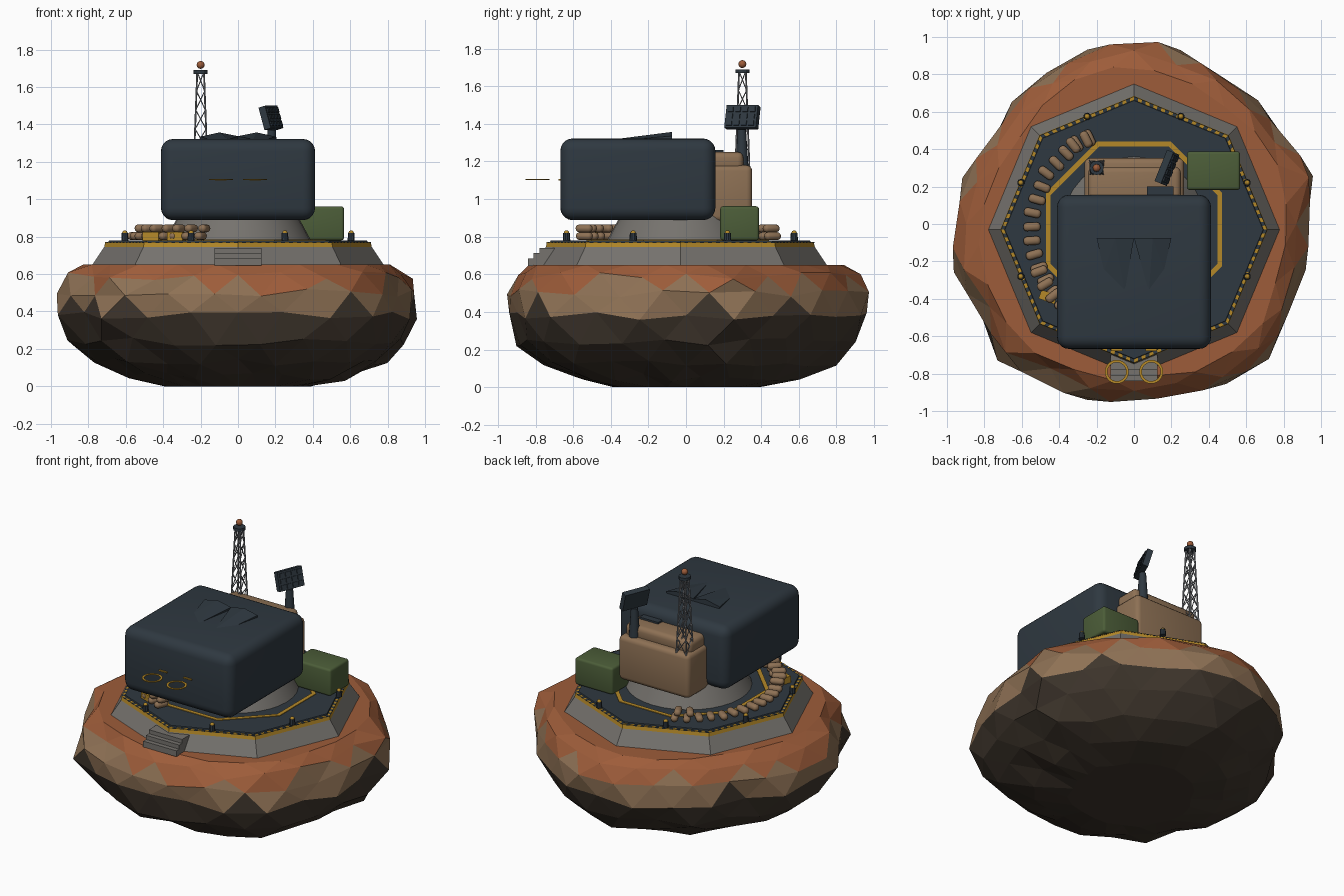
import bpy, bmesh, math, random
from math import sin, cos, pi, radians
from mathutils import Matrix, Vector

random.seed(4)
cube = bpy.data.objects.get("Cube")
if cube:
    bpy.data.objects.remove(cube)


def material(name, r, g, b):
    m = bpy.data.materials.new(name)
    m.use_nodes = True
    m.diffuse_color = (r, g, b, 1)
    m.node_tree.nodes["Principled BSDF"].inputs["Base Color"].default_value = (r, g, b, 1)
    return m


SLATE = material("dark_slate", .028, .040, .052)
RUST = material("rust_soil", .34, .108, .042)
TAN = material("tan", .27, .165, .09)
BROWN = material("dark_rock", .05, .037, .026)
GREY = material("concrete_grey", .18, .17, .155)
YELLOW = material("hazard_yellow", .46, .25, .022)
GREEN = material("army_green", .072, .11, .04)
STEEL = material("light_steel", .22, .23, .25)

CY = -.03                     # platform centre on y
DECK = .78                    # deck height


def finish(name, bm, mats, smooth=False):
    bmesh.ops.recalc_face_normals(bm, faces=bm.faces)
    me = bpy.data.meshes.new(name)
    bm.to_mesh(me)
    bm.free()
    for m in mats:
        me.materials.append(m)
    ob = bpy.data.objects.new(name, me)
    bpy.context.collection.objects.link(ob)
    if smooth:
        bpy.ops.object.select_all(action='DESELECT')
        ob.select_set(True)
        bpy.context.view_layer.objects.active = ob
        bpy.ops.object.shade_smooth_by_angle(angle=radians(35))
    return ob


def box(name, mat, x, y, z, bevel=0, segments=3, turn=None):
    """Box from (min, max) spans, optionally rounded and turned about its centre."""
    bm = bmesh.new()
    size = [s[1] - s[0] for s in (x, y, z)]
    mid = Vector([(s[0] + s[1]) / 2 for s in (x, y, z)])
    bmesh.ops.create_cube(bm, size=1, matrix=Matrix.Diagonal((*size, 1)))
    if bevel:
        bmesh.ops.bevel(bm, geom=bm.edges[:], offset=bevel, segments=segments,
                        profile=.5, affect='EDGES')
    bm.transform(Matrix.Translation(mid) @ (turn or Matrix()))
    return finish(name, bm, [mat], bevel > 0)


def cone(name, mat, at, r1, r2, z0, z1, sides, spin=0, smooth=False):
    bm = bmesh.new()
    bmesh.ops.create_cone(bm, cap_ends=True, segments=sides, radius1=r1, radius2=r2, depth=z1 - z0)
    bm.transform(Matrix.Translation((*at, (z0 + z1) / 2)) @ Matrix.Rotation(spin, 4, 'Z'))
    return finish(name, bm, [mat], smooth)


def ball(name, mat, at, r, stretch=(1, 1, 1), turn=0):
    bm = bmesh.new()
    bmesh.ops.create_uvsphere(bm, u_segments=12, v_segments=8, radius=r)
    bm.transform(Matrix.Translation(at) @ Matrix.Rotation(turn, 4, 'Z') @ Matrix.Diagonal((*stretch, 1)))
    return finish(name, bm, [mat], True)


def flat_ring(name, mats, at, r_in, r_out, z, sides, spin=0, dashes=1):
    """Flat polygonal ring, each side cut into dashes of alternating material."""
    bm = bmesh.new()
    pts = [Vector((cos(spin + 2 * pi * i / sides), sin(spin + 2 * pi * i / sides), 0))
           for i in range(sides + 1)]
    base = Vector((*at, z))
    for i in range(sides):
        for d in range(dashes):
            a, b = (pts[i].lerp(pts[i + 1], (d + k) / dashes) for k in (0, 1))
            f = bm.faces.new([bm.verts.new(base + p * r) for p, r in
                              ((a, r_in), (a, r_out), (b, r_out), (b, r_in))])
            f.material_index = d % len(mats)
    bmesh.ops.remove_doubles(bm, verts=bm.verts, dist=.0002)
    low = bmesh.ops.extrude_face_region(bm, geom=bm.faces[:])["geom"]
    bmesh.ops.translate(bm, vec=(0, 0, -.005), verts=[v for v in low if isinstance(v, bmesh.types.BMVert)])
    return finish(name, bm, mats)


def rod(bm, a, b, r, sides=6):
    d = b - a
    turn = d.to_track_quat('Z', 'Y').to_matrix().to_4x4()
    bmesh.ops.create_cone(bm, cap_ends=True, segments=sides, radius1=r, radius2=r,
                          depth=d.length, matrix=Matrix.Translation((a + b) / 2) @ turn)


# Floating rock: stacked irregular rings joined by triangles
outline = [.93, 1.03, .94, .94, .95, .97, 1, .97, .95, .93, .90, .95, .98, 1,
           .97, 1.04, .97, 1, .96, .96, 1.02, 1.04, .97, .96]
profile = [(0, .40), (.05, .62), (.13, .80), (.24, .92), (.38, .99), (.50, .985), (.59, .93), (.65, .86)]
N = len(outline)
bm = bmesh.new()
rings = []
for k, (z, scale) in enumerate(profile):
    ring = []
    for i in range(N):
        t = i + (k % 2) / 2
        r = (outline[i] + outline[(i + k % 2) % N]) / 2 * scale
        inner = 0 < k < len(profile) - 1
        r *= 1 + random.uniform(-.03, .012)
        a = 2 * pi * t / N
        ring.append(bm.verts.new((r * cos(a), r * sin(a), z + inner * random.uniform(-.022, .022))))
    rings.append(ring)
for k in range(len(rings) - 1):
    lo, hi = rings[k], rings[k + 1]
    for i in range(N):
        j = (i + 1) % N
        if k % 2 == 0:
            tris = (lo[i], lo[j], hi[i]), (lo[j], hi[j], hi[i])
        else:
            tris = (lo[i], hi[j], hi[i]), (lo[i], lo[j], hi[j])
        for t in tris:
            f = bm.faces.new(t)
            h = f.calc_center_median().z + random.uniform(-.02, .02)
            f.material_index = 0 if h > .54 else 1 if h > .41 else 2
bm.faces.new(rings[0]).material_index = 2
bm.faces.new(rings[-1])
finish("rock_island", bm, [RUST, TAN, BROWN])

# Octagonal platform with hazard edge and painted deck line
cone("platform_base", GREY, (0, CY), .785, .715, .64, .745, 8)
cone("platform_hazard_band", YELLOW, (0, CY), .715, .71, .745, .768, 8)
flat_ring("hazard_dashes", [YELLOW, SLATE], (0, CY), .68, .712, .772, 8, 0, 24)
cone("deck", SLATE, (0, CY), .695, .69, .765, DECK, 8)
flat_ring("deck_line", [YELLOW], (0, CY), .482, .51, DECK + .004, 8, pi / 8)
for i, (y, top) in enumerate([(-.84, .685), (-.81, .713), (-.78, .74)]):
    box(f"step_{i}", GREY, (-.125, .125), (y, -.70), (.645, top))

# Edge lamps
for i in range(8):
    a = pi / 8 + i * pi / 4
    x, y = .655 * cos(a), CY + .655 * sin(a)
    cone(f"lamp_post_{i}", SLATE, (x, y), .02, .018, DECK, .82, 10, smooth=True)
    ball(f"lamp_{i}", YELLOW, (x, y, .82), .014)

# Pedestal and main rounded housing
cone("pedestal", GREY, (0, CY), .39, .32, DECK, .91, 32, smooth=True)
box("main_housing", SLATE, (-.412, .412), (-.668, .156), (.888, 1.322), .065, 5)

# Roof fins: two leaf wedges rising to the rear
bm = bmesh.new()
for tip, side in ((-.05, -.2), (.08, .2)):
    mid = (side + 0) / 2
    rear = [(side, 1.335), (mid, 1.357), (0, 1.337)]
    top = [bm.verts.new((x, -.075, z)) for x, z in rear]
    foot = [bm.verts.new((x, -.075, 1.31)) for x, z in rear]
    edge = bm.verts.new((side * .8, -.25, 1.321))
    nose = bm.verts.new((tip, -.365, 1.32))
    for f in ((top[0], edge, top[1]), (edge, nose, top[1]), (top[1], nose, top[2]),
              (*top, *foot[::-1]), (foot[0], edge, top[0]), (foot[2], top[2], nose)):
        bm.faces.new(f)
finish("roof_fins", bm, [SLATE])

# Muzzle rings and marks ahead of the housing
for s in (-1, 1):
    flat_ring(f"front_ring_{s}", [YELLOW], (s * .092, -.79), .05, .064, 1.107, 24)
    box(f"front_mark_{s}", YELLOW, (s * .092 - .03, s * .092 + .03), (-.678, -.666), (1.1, 1.108))

# Rear equipment box and lid
box("rear_box", TAN, (-.265, .268), (.06, .352), (.88, 1.18), .03)
box("rear_box_lid", TAN, (-.245, .25), (.06, .305), (1.15, 1.25), .03)
box("rear_vent", SLATE, (.07, .21), (.155, .2), (1.2, 1.262))
box("supply_crate", GREEN, (.283, .567), (.182, .388), (DECK, .962), .015)

# Sensor panel on a post, with raised cells on its +x face
cone("sensor_post", SLATE, (.18, .297), .036, .022, 1.16, 1.37, 12, smooth=True)
turn = Matrix.Rotation(radians(-22), 4, 'Z') @ Matrix.Rotation(radians(-16), 4, 'Y')
box("sensor_panel", SLATE, (.157, .195), (.21, .39), (1.373, 1.497), turn=turn)
bm = bmesh.new()
for i in range(4):
    for j in range(3):
        place = Matrix.Translation((.02, -.063 + .042 * i, -.038 + .038 * j))
        bmesh.ops.create_cube(bm, size=1, matrix=place @ Matrix.Diagonal((.012, .03, .026, 1)))
bm.transform(Matrix.Translation((.176, .3, 1.435)) @ turn)
finish("sensor_cells", bm, [SLATE])

# Lattice mast: four tapering legs with crossed braces
bm = bmesh.new()


def corner(i, t):
    h = .037 - .019 * t
    return Vector((-.2 + h * (1, -1, -1, 1)[i % 4], .3 + h * (1, 1, -1, -1)[i % 4], 1.17 + .51 * t))


for i in range(4):
    rod(bm, corner(i, 0), corner(i, 1), .005)
    for k in range(5):
        rod(bm, corner(i, k / 5), corner(i + 1, (k + 1) / 5), .003, 5)
        rod(bm, corner(i + 1, k / 5), corner(i, (k + 1) / 5), .003, 5)
finish("mast_lattice", bm, [STEEL])
cone("mast_cap", SLATE, (-.2, .3), .038, .038, 1.67, 1.69, 12)
ball("mast_beacon", RUST, (-.2, .3, 1.718), .021)

# Sandbag wall curving round the right side, doubled near its ends
for i in range(18):
    a = radians(116 + 7.8 * i)
    for row in range(2 if i < 2 or i > 10 else 1):
        r = .55 + random.uniform(-.008, .008)
        b = a + row * radians(2)
        bag = box(f"sandbag_{i}_{row}", TAN, (-.046, .046), (-.023, .023), (-.021, .021), .0195, 3)
        bag.location = (r * cos(b), CY + r * sin(b), .803 + row * .041)
        bag.rotation_euler.z = b + random.uniform(-.08, .08)

# Small yellow ammunition boxes beside the wall
for i, (x, y) in enumerate([(-.46, -.39), (-.33, -.49)]):
    box(f"ammo_box_{i}", YELLOW, (x - .045, x + .045), (y - .025, y + .025), (DECK, .825),
        turn=Matrix.Rotation(radians(-20), 4, 'Z'))
